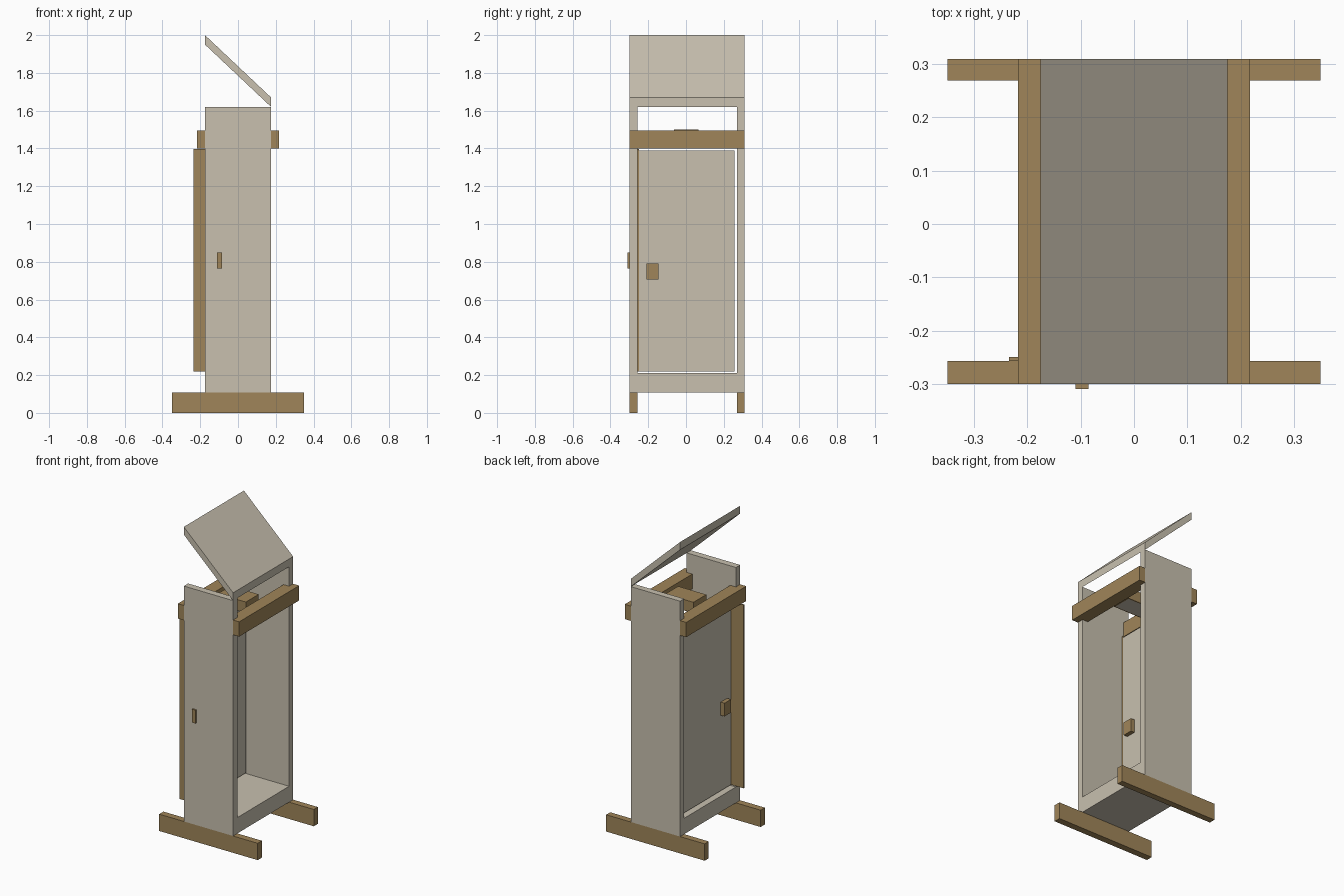
import bpy
import bmesh

cube = bpy.data.objects.get("Cube")
if cube:
    bpy.data.objects.remove(cube, do_unlink=True)


def material(name, rgb):
    mat = bpy.data.materials.new(name)
    mat.use_nodes = True
    mat.diffuse_color = (*rgb, 1)
    mat.node_tree.nodes["Principled BSDF"].inputs["Base Color"].default_value = (*rgb, 1)
    return mat


GREY = material("warm_grey_board", (0.58, 0.53, 0.43))
WOOD = material("brown_wood", (0.35, 0.235, 0.10))


def box(name, x, y, z, *mats):
    """Box from (min, max) ranges on each axis."""
    bm = bmesh.new()
    bmesh.ops.create_cube(bm, size=1)
    for v in bm.verts:
        for i, (lo, hi) in enumerate((x, y, z)):
            v.co[i] = hi if v.co[i] > 0 else lo
    mesh = bpy.data.meshes.new(name)
    bm.to_mesh(mesh)
    bm.free()
    obj = bpy.data.objects.new(name, mesh)
    bpy.context.collection.objects.link(obj)
    for mat in mats:
        mesh.materials.append(mat)
    return obj


W = 0.175                      # half width of the cabinet
FRONT, BACK = -0.30, 0.31      # outer faces
IN_F, IN_B = -0.257, 0.269     # inner faces of the walls
BASE, FLOOR, TOP = 0.108, 0.21, 1.62

# Cabinet shell
box("front_wall", (-W, W), (FRONT, IN_F), (BASE, TOP), GREY)
box("back_wall", (-W, W), (IN_B, BACK), (BASE, TOP), GREY)
box("floor_slab", (-W, W), (FRONT + 0.0005, BACK - 0.0005), (BASE, FLOOR), GREY)

# Feet
box("front_foot", (-0.35, 0.35), (FRONT, IN_F), (0, BASE), WOOD)
box("back_foot", (-0.35, 0.35), (IN_B, BACK), (0, BASE), WOOD)

# Upper rails, with the part set between the walls
for side, sign in (("left", 1), ("right", -1)):
    outer = sorted((sign * W, sign * 0.218))
    inner = sorted((sign * 0.135, sign * W))
    box(side + "_rail", outer, (FRONT, BACK), (1.4, 1.495), WOOD)
    box(side + "_rail_inner", inner, (IN_F, IN_B), (1.4, 1.495), WOOD)

# Sloping roof, sheared from a flat board
roof = box("sloping_roof", (-W, W), (FRONT, BACK), (1.95, 2.0), GREY)
for v in roof.data.vertices:
    if v.co.x > 0:
        v.co.z -= 0.33

# Side door with edge strip and through handle
box("side_door", (-0.145, -0.125), (-0.249, 0.258), (0.22, 1.388), GREY)
box("door_edge_strip", (-0.235, -0.125), (-0.257, -0.25), (0.22, 1.398), WOOD)
box("door_handle", (-0.172, -0.098), (-0.21, -0.145), (0.705, 0.79), WOOD)

# Small handle on the front
box("front_handle", (-0.11, -0.085), (-0.31, FRONT), (0.765, 0.85), WOOD)

# Block in the top, with an inset grey underside
block = box("top_block", (-0.1, 0.1), (-0.063, 0.067), (1.43, 1.5), WOOD, GREY)
bm = bmesh.new()
bm.from_mesh(block.data)
bm.normal_update()
under = [f for f in bm.faces if f.normal.z < -0.9]
bmesh.ops.inset_region(bm, faces=under, thickness=0.01)
for f in under:
    f.material_index = 1
bm.to_mesh(block.data)
bm.free()
